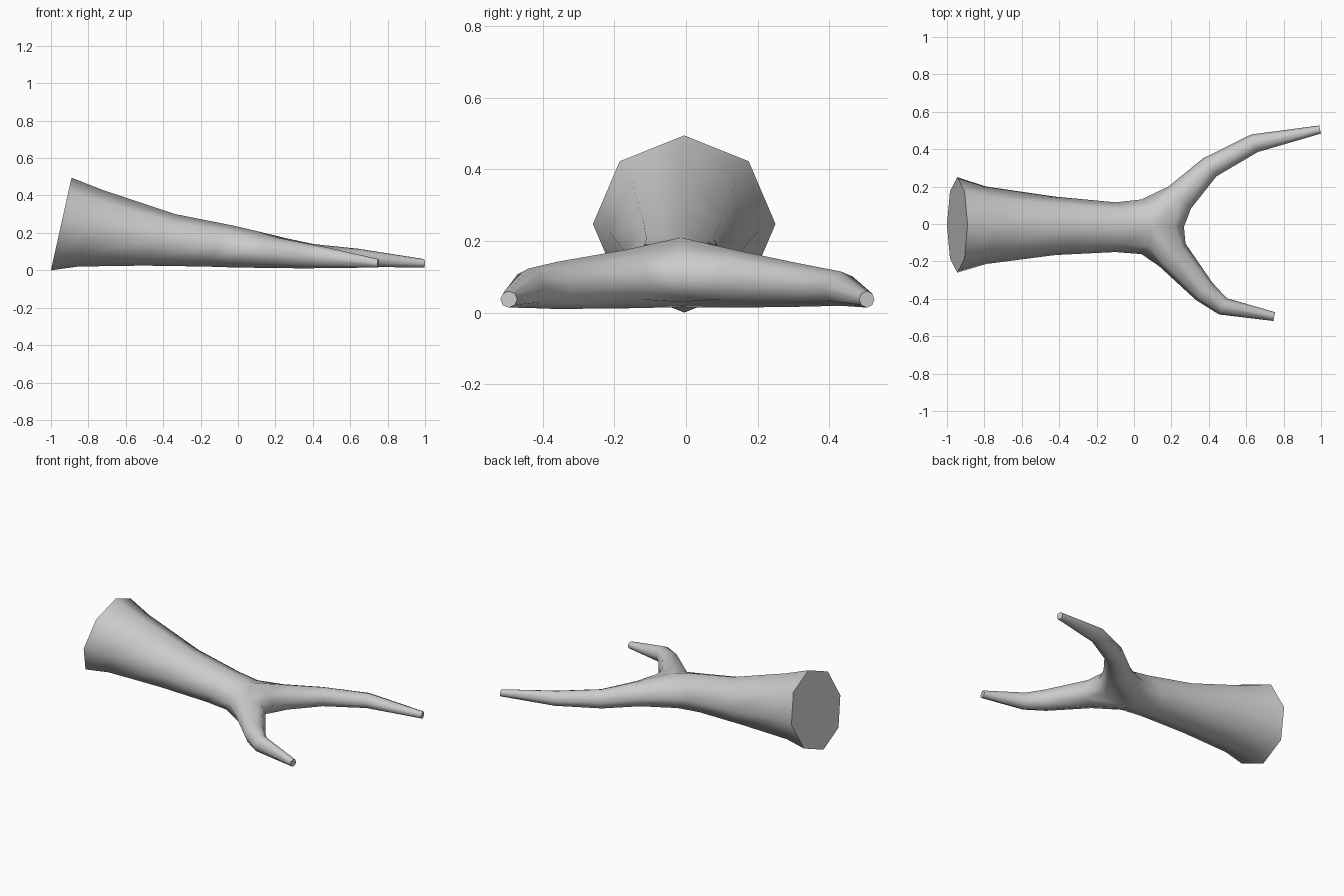
import bpy, bmesh, math
from mathutils import Vector

if "Cube" in bpy.data.objects:
    bpy.data.objects.remove(bpy.data.objects["Cube"], do_unlink=True)

SIDES = 8
ANGLES = [k * math.tau / SIDES for k in range(SIDES)]
bm = bmesh.new()


def trunk_ring(x, y, ry, top, bottom, lean):
    """Octagon across the trunk, its top leaning forward by lean."""
    zc, rz = (top + bottom) / 2, (top - bottom) / 2
    return [bm.verts.new((x + lean * math.cos(a), y + ry * math.sin(a),
                          zc + rz * math.cos(a))) for a in ANGLES]


def branch_ring(x, y, z, r, rz, direction, side):
    """Octagon across a branch, ordered from the top towards the outside."""
    out = Vector((-direction.y, direction.x, 0)).normalized() * side
    return [bm.verts.new(Vector((x, y, z)) + out * r * math.sin(a)
                         + Vector((0, 0, rz * math.cos(a)))) for a in ANGLES]


def bridge(a, b):
    for k in range(SIDES):
        n = (k + 1) % SIDES
        bm.faces.new((a[k], a[n], b[n], b[k]))


# Trunk, from the wide cut base to the fork
trunk = [trunk_ring(*p) for p in (
    (-0.945, -0.005, 0.255, 0.495, 0.0, 0.055),
    (-0.79, -0.007, 0.207, 0.43, 0.02, 0.065),
    (-0.42, -0.01, 0.156, 0.30, 0.025, 0.085),
    (-0.10, -0.017, 0.133, 0.24, 0.02, 0.07),
    (0.04, -0.015, 0.146, 0.21, 0.015, 0.06))]
bm.faces.new(trunk[0])
for a, b in zip(trunk, trunk[1:]):
    bridge(a, b)

# Crotch between the branches, listed from the bottom up
crotch = [bm.verts.new(p) for p in
          ((0.21, -0.015, 0.03), (0.267, -0.015, 0.1), (0.22, -0.015, 0.17))]

# Branches: x, y, z, radius across, radius upright
branches = {
    1: ((0.245, 0.142, 0.094, 0.084, 0.08), (0.405, 0.303, 0.078, 0.06, 0.062),
        (0.645, 0.432, 0.067, 0.05, 0.048), (0.995, 0.505, 0.037, 0.022, 0.023)),
    -1: ((0.205, -0.165, 0.094, 0.093, 0.082), (0.375, -0.36, 0.076, 0.064, 0.066),
         (0.475, -0.44, 0.068, 0.048, 0.055), (0.75, -0.495, 0.037, 0.024, 0.023)),
}
for side, path in branches.items():
    last = [trunk[-1][side * k % SIDES] for k in range(5)] + crotch
    for i, p in enumerate(path):
        before = Vector(path[max(i - 1, 0)][:2])
        here = Vector(p[:2])
        after = Vector(path[min(i + 1, len(path) - 1)][:2])
        direction = (here - before).normalized() + (after - here).normalized()
        ring = branch_ring(*p, direction, side)
        bridge(last, ring)
        last = ring
    bm.faces.new(last)

bmesh.ops.recalc_face_normals(bm, faces=bm.faces)
mesh = bpy.data.meshes.new("forked_trunk")
bm.to_mesh(mesh)
bm.free()
log = bpy.data.objects.new("forked_trunk", mesh)
bpy.context.collection.objects.link(log)

# Plain grey over the whole log
grey = bpy.data.materials.new("light_grey")
grey.use_nodes = True
colour = (0.6, 0.6, 0.6, 1)
grey.diffuse_color = colour
grey.node_tree.nodes["Principled BSDF"].inputs["Base Color"].default_value = colour
mesh.materials.append(grey)

# Smooth bark with sharp cut ends
bpy.ops.object.select_all(action="DESELECT")
log.select_set(True)
bpy.context.view_layer.objects.active = log
bpy.ops.object.shade_smooth_by_angle(angle=math.radians(62))
